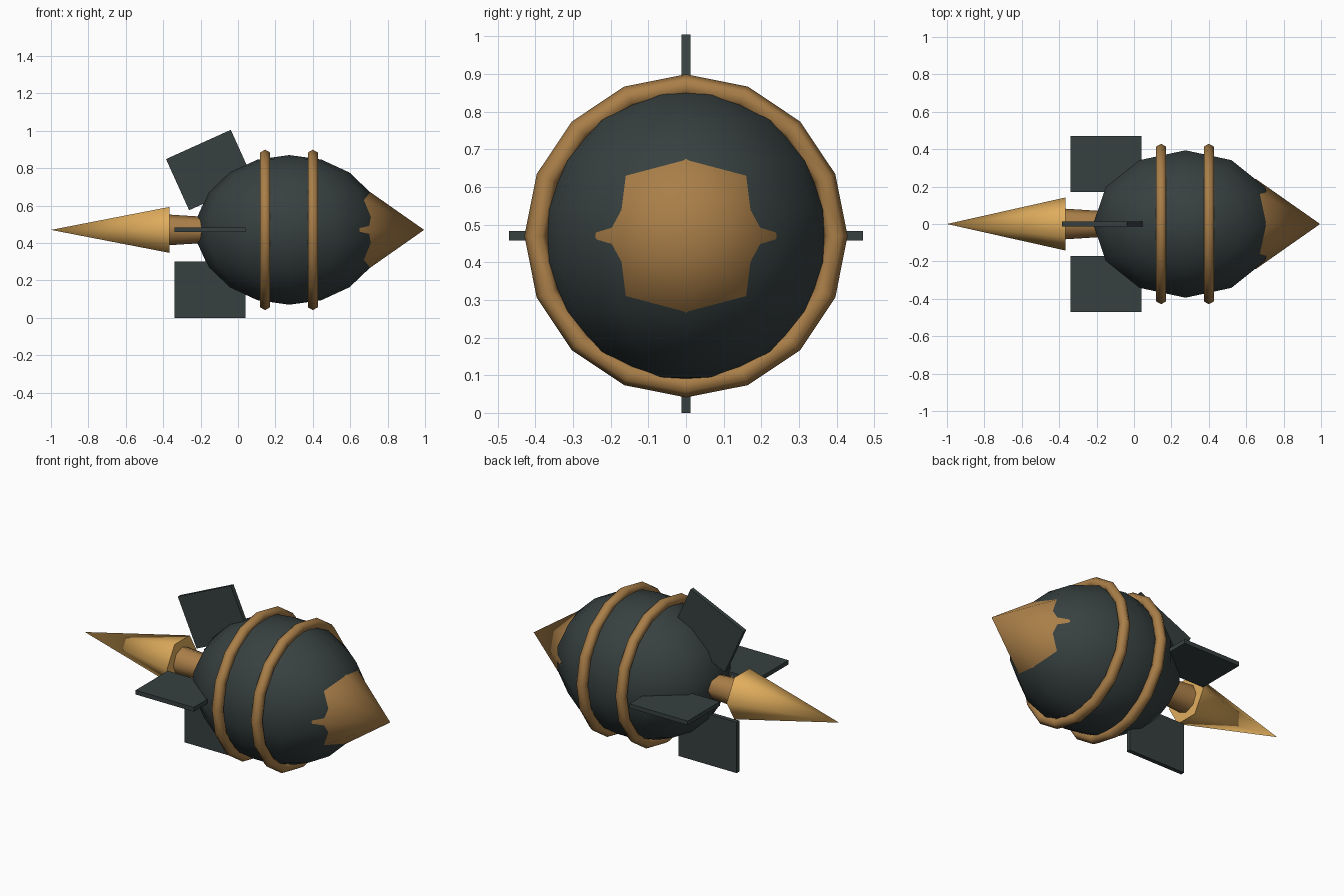
import bpy
import math

cube = bpy.data.objects.get("Cube")
if cube:
    bpy.data.objects.remove(cube, do_unlink=True)

AXIS_Z = 0.47          # height of the long axis
QUARTER = math.pi / 2  # turns a part from z to x


def material(name, rgb):
    m = bpy.data.materials.new(name)
    m.use_nodes = True
    m.diffuse_color = (*rgb, 1)
    m.node_tree.nodes["Principled BSDF"].inputs["Base Color"].default_value = (*rgb, 1)
    return m


charcoal = material("charcoal", (0.038, 0.051, 0.051))
bronze = material("bronze", (0.40, 0.21, 0.065))
gold = material("flame gold", (0.75, 0.42, 0.11))


def finish(name, mat):
    ob = bpy.context.object
    ob.name = name
    ob.data.materials.append(mat)
    bpy.ops.object.transform_apply(location=False, rotation=True, scale=True)
    bpy.ops.object.shade_smooth_by_angle(angle=math.radians(65))
    return ob


def cone(name, mat, sides, x0, x1, r0, r1):
    """Cone or tapered tube along x, from x0 to x1."""
    bpy.ops.mesh.primitive_cone_add(
        vertices=sides, radius1=r0, radius2=r1, depth=x1 - x0,
        location=((x0 + x1) / 2, 0, AXIS_Z), rotation=(0, QUARTER, 0))
    return finish(name, mat)


def fin(name, location, size, tilt=0):
    bpy.ops.mesh.primitive_cube_add(size=1, location=location, rotation=(0, tilt, 0))
    bpy.context.object.scale = size
    return finish(name, charcoal)


# Egg-shaped body
bpy.ops.mesh.primitive_uv_sphere_add(segments=12, ring_count=9, radius=1,
                                     location=(0.275, 0, AXIS_Z))
bpy.context.object.scale = (0.5, 0.4, 0.4)
finish("body", charcoal)

# Bands around the body
for name, x in (("rear_band", 0.145), ("front_band", 0.40)):
    bpy.ops.mesh.primitive_torus_add(
        major_segments=16, minor_segments=6, major_radius=0.398, minor_radius=0.031,
        location=(x, 0, AXIS_Z), rotation=(0, QUARTER, 0))
    finish(name, bronze)

# Nose, exhaust nozzle and flame
cone("nose_cone", bronze, 8, 0.65, 0.995, 0.242, 0)
cone("nozzle", bronze, 8, -0.37, -0.12, 0.082, 0.066)
cone("flame", gold, 6, -1.0, -0.365, 0, 0.142)

# Fins: two sides, one below, and a tilted one on top
LENGTH, DEPTH, THICK = 0.38, 0.30, 0.025
for name, side in (("left_fin", 1), ("right_fin", -1)):
    fin(name, (-0.15, side * 0.32, AXIS_Z), (LENGTH, DEPTH, THICK))
fin("bottom_fin", (-0.15, 0, DEPTH / 2), (LENGTH, THICK, DEPTH))
fin("top_fin", (-0.15, 0, 0.79), (LENGTH, THICK, DEPTH), math.radians(-24.3))
